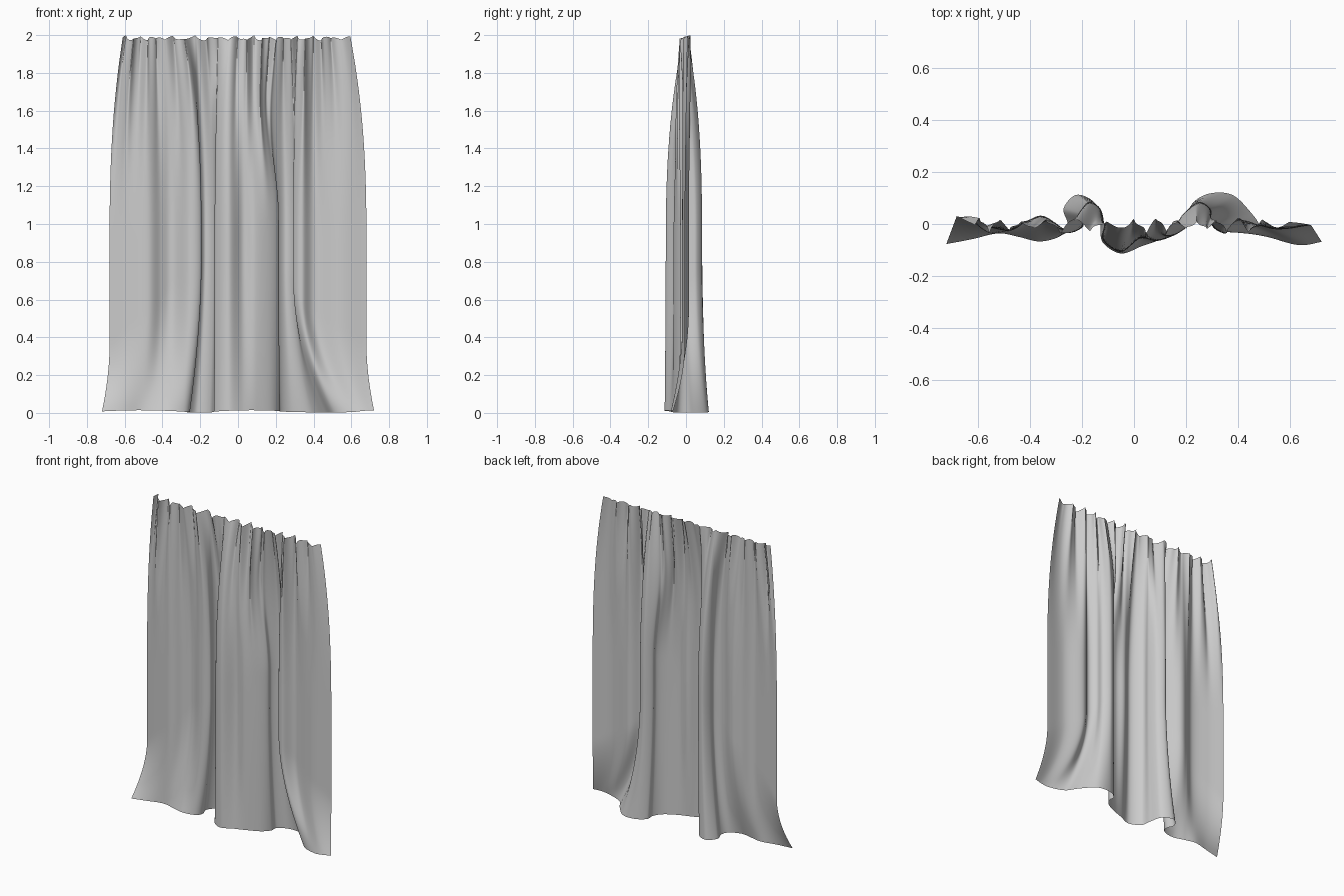
import bpy, math
from mathutils import Vector

if "Cube" in bpy.data.objects:
    bpy.data.objects.remove(bpy.data.objects["Cube"])

# Plan curve of the cloth at the hem and at mid height (matching fold points)
HEM = [(-.72, -.077), (-.62, -.058), (-.52, -.036), (-.44, -.05), (-.36, -.067),
       (-.28, -.045), (-.255, 0), (-.27, .06), (-.22, .112), (-.15, .08),
       (-.13, 0), (-.12, -.07), (-.05, -.113), (.03, -.085), (.1, -.06),
       (.18, -.02), (.22, .03), (.225, .08), (.29, .117), (.38, .11),
       (.46, .03), (.51, -.04), (.6, -.075), (.66, -.08), (.72, -.068)]
MID = [(-.68, .03), (-.58, -.005), (-.475, -.025), (-.405, .015), (-.345, .03),
       (-.255, -.025), (-.195, -.01), (-.205, .04), (-.175, .085), (-.13, .06),
       (-.115, 0), (-.12, -.06), (-.05, -.107), (.025, -.055), (.09, -.065),
       (.17, -.035), (.215, .005), (.205, .05), (.25, .085), (.295, .055),
       (.295, .0), (.34, -.03), (.41, .015), (.54, -.02), (.68, -.005)]
SUB, ROWS = 12, 72


def smooth_path(points):
    """Catmull-Rom curve through the points."""
    p = [Vector(q) for q in points]
    p = [2 * p[0] - p[1]] + p + [2 * p[-1] - p[-2]]
    out = []
    for i in range(1, len(p) - 2):
        a, b, c, d = p[i - 1:i + 3]
        for k in range(SUB):
            t = k / SUB
            out.append(0.5 * (2 * b + (c - a) * t + (2 * a - 5 * b + 4 * c - d) * t ** 2
                              + (3 * b - a - 3 * c + d) * t ** 3))
    return out + [p[-2]]


def smoothstep(t):
    t = min(1.0, max(0.0, t))
    return t * t * (3 - 2 * t)


hem, mid = smooth_path(HEM), smooth_path(MID)
n = len(mid)

# Fraction of cloth length at each column
length = [0.0]
for a, b in zip(mid, mid[1:]):
    length.append(length[-1] + (b - a).length)
frac = [s / length[-1] for s in length]


# Gathered heading: small uneven pleats
def pleat(s):
    ph = 2 * math.pi * (13 * s + 0.35 * math.sin(9 * s))
    return ph, 0.7 + 0.3 * math.sin(23 * s + 1)


top = []
for s in frac:
    ph, amp = pleat(s)
    x = -.61 + 1.2 * s + 0.005 * math.sin(2 * ph)
    y = -.004 + amp * (.026 * math.sin(ph) + .007 * math.sin(2.3 * ph))
    top.append(Vector((x, y)))

# Cloth grid
verts, faces = [], []
for r in range(ROWS + 1):
    v = r / ROWS
    z = 2 * v
    s = min(1.0, max(0.0, (2 - z) / 1.1))
    drop = 1 - (1 - s) ** 2.5                    # 0 at heading, 1 below
    fine = smoothstep((z - 0.9) / 0.9) * (1 - v ** 12)
    for i in range(n):
        end = abs(2 * i / (n - 1) - 1)           # hem flares lower at the ends
        flare = max(0.0, 1 - z / (0.95 - 0.6 * end ** 2)) ** 1.8
        p = top[i].lerp(mid[i].lerp(hem[i], flare), drop)
        ph, amp = pleat(frac[i])
        y = p.y + 0.008 * fine * amp * math.sin(ph)
        # right-hand fold leans inward towards the heading
        lean = math.exp(-((i / SUB - 15.8) / 1.4) ** 2)
        x = p.x - 0.075 * lean * smoothstep((z - 1.05) / 0.7) * drop
        crest = 0.010 * math.sin(ph + 0.6) * amp + 0.005 * math.sin(1.7 * ph)
        zz = 0.008 + 0.006 * math.sin(14 * frac[i]) * (1 - v)
        zz += v * 1.976 + crest * v ** 14
        verts.append((x, y, zz))
for r in range(ROWS):
    for i in range(n - 1):
        k = r * n + i
        faces.append((k, k + 1, k + n + 1, k + n))

mesh = bpy.data.meshes.new("curtain")
mesh.from_pydata(verts, [], faces)
mesh.polygons.foreach_set("use_smooth", [True] * len(faces))
curtain = bpy.data.objects.new("curtain", mesh)
bpy.context.collection.objects.link(curtain)
